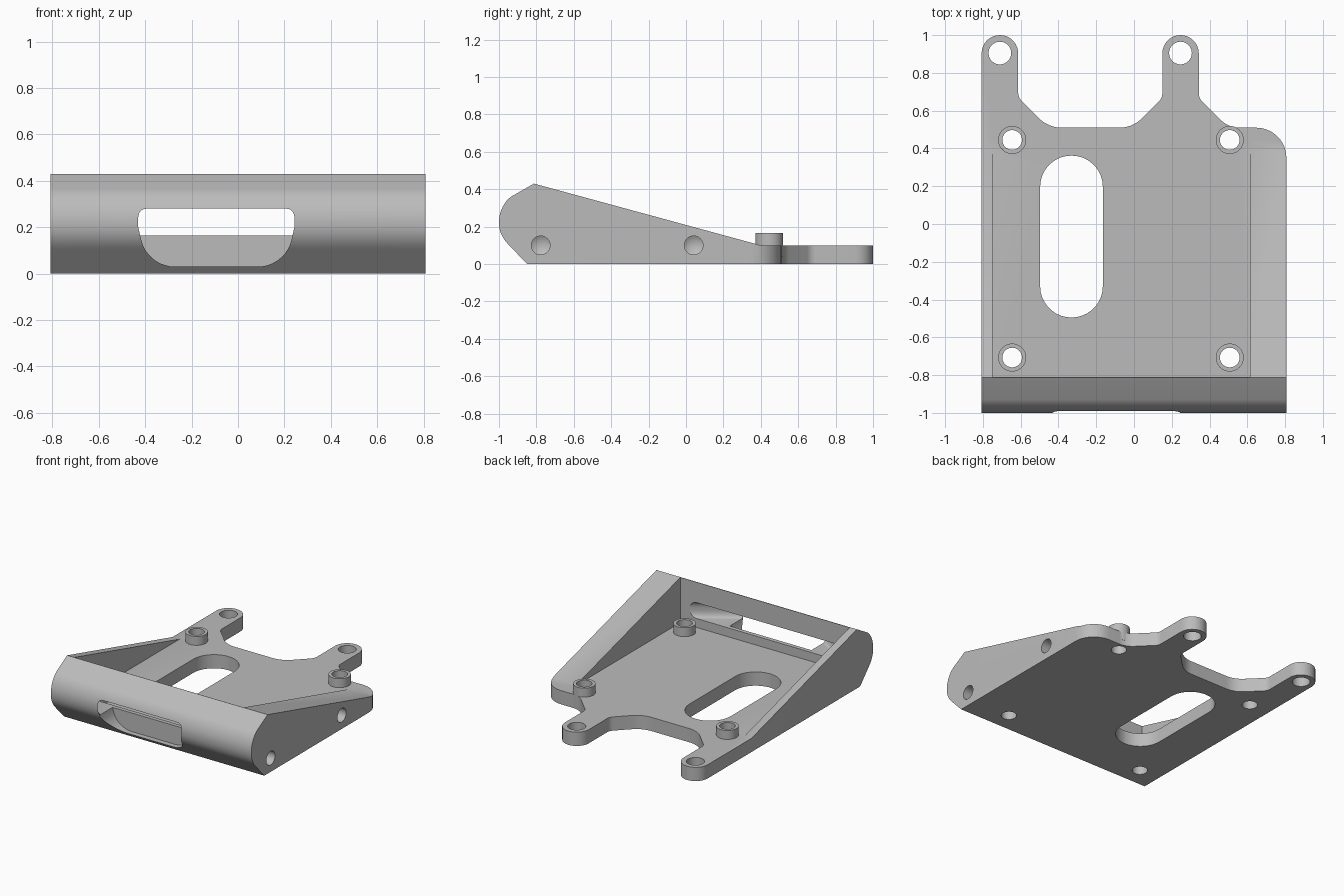
import bpy, bmesh, math
from mathutils import Vector
from mathutils.geometry import interpolate_bezier

cube = bpy.data.objects.get("Cube")
if cube:
    bpy.data.objects.remove(cube, do_unlink=True)

grey = bpy.data.materials.new("plain grey")
grey.use_nodes = True
COLOR = (0.5, 0.5, 0.5, 1)
grey.diffuse_color = COLOR
grey.node_tree.nodes["Principled BSDF"].inputs["Base Color"].default_value = COLOR


def rounded(corners, steps=10):
    """Turn (u, v, radius) corners into a filleted outline."""
    out = []
    for i, (u, v, r) in enumerate(corners):
        p = Vector((u, v))
        if r == 0:
            out.append(p)
            continue
        a = (Vector(corners[i - 1][:2]) - p).normalized()
        b = (Vector(corners[(i + 1) % len(corners)][:2]) - p).normalized()
        turn = math.pi - a.angle(b)
        t = r * math.tan(turn / 2)
        k = 1 - 4 / 3 * math.tan(turn / 4) / math.tan(turn / 2)
        out += interpolate_bezier(p + a * t, p + a * t * k, p + b * t * k, p + b * t, steps)
    clean = []
    for p in out:
        q = Vector((p[0], p[1]))
        if not clean or (q - clean[-1]).length > 1e-4:
            clean.append(q)
    return clean


def make(name, bm):
    bmesh.ops.recalc_face_normals(bm, faces=bm.faces)
    mesh = bpy.data.meshes.new(name)
    bm.to_mesh(mesh)
    bm.free()
    mesh.materials.append(grey)
    obj = bpy.data.objects.new(name, mesh)
    bpy.context.collection.objects.link(obj)
    return obj


def loft(name, first, second):
    """Closed solid between two matching rings of 3D points."""
    bm = bmesh.new()
    a = [bm.verts.new(p) for p in first]
    b = [bm.verts.new(p) for p in second]
    bm.faces.new(a)
    bm.faces.new(b)
    for i in range(len(a)):
        bm.faces.new((a[i - 1], a[i], b[i], b[i - 1]))
    return make(name, bm)


def prism(name, pts, axis, lo, hi):
    place = {"x": lambda p, d: (d, p[0], p[1]),
             "y": lambda p, d: (p[0], d, p[1]),
             "z": lambda p, d: (p[0], p[1], d)}[axis]
    return loft(name, [place(p, lo) for p in pts], [place(p, hi) for p in pts])


def rect(x0, x1, y0, y1, r=0):
    return rounded([(x0, y0, r), (x1, y0, r), (x1, y1, r), (x0, y1, r)])


def circle(cx, cy, r, n=40):
    return [(cx + r * math.cos(math.tau * i / n), cy + r * math.sin(math.tau * i / n))
            for i in range(n)]


def combine(target, tool, operation):
    """Apply a boolean and discard the tool."""
    tool.hide_render = True
    mod = target.modifiers.new("bool", "BOOLEAN")
    mod.operation, mod.solver, mod.object = operation, "EXACT", tool
    bpy.context.view_layer.objects.active = target
    bpy.ops.object.modifier_apply(modifier=mod.name)
    bpy.data.objects.remove(tool, do_unlink=True)


# Side silhouette: bulging nose, sloping walls, flat rear plate
nose = interpolate_bezier(Vector((-0.93, 0.363)), Vector((-0.975, 0.335)),
                          Vector((-1, 0.275)), Vector((-1, 0.224)), 14)
nose += interpolate_bezier(Vector((-1, 0.224)), Vector((-1, 0.17)),
                           Vector((-0.98, 0.135)), Vector((-0.945, 0.1)), 14)[1:]
side = [(-0.85, 0), (1.1, 0), (1.1, 0.1), (0.4, 0.1), (-0.813, 0.43)]
side += [(p[0], p[1]) for p in nose]
bracket = prism("bracket", side, "x", -0.9, 0.9)

# Plan outline with two rear lugs and one rounded corner
plan = rounded([(-0.807, -1.1, 0), (0.807, -1.1, 0), (0.807, 0.51, 0.16),
                (0.50, 0.51, 0.14), (0.343, 0.667, 0.06),
                (0.343, 1, 0.0965), (0.15, 1, 0.0965), (0.15, 0.667, 0.06),
                (-0.007, 0.51, 0.17), (-0.453, 0.51, 0.17), (-0.613, 0.67, 0.06),
                (-0.613, 1, 0.0968), (-0.807, 1, 0.0968)])
combine(bracket, prism("plan_cutter", plan, "z", -0.2, 0.7), "INTERSECT")

# Tray between the side walls
combine(bracket, prism("tray_cutter", rect(-0.75, 0.613, -0.81, 0.45), "z", 0.1, 0.8),
        "DIFFERENCE")

# Front window: shaped pocket outside, flared opening inside
window = rounded([(-0.43, 0.28, 0.05), (-0.43, 0.2, 0.08), (-0.39, 0.03, 0.15),
                  (0.205, 0.03, 0.15), (0.243, 0.2, 0.08), (0.243, 0.28, 0.05)])
combine(bracket, prism("window_cutter", window, "y", -1.2, -0.84), "DIFFERENCE")
outer = [(p[0], -1, p[1]) for p in rect(-0.43, 0.243, 0.165, 0.28, 0.05)]
inner = [(p[0], -0.79, p[1]) for p in rect(-0.75, 0.565, 0.165, 0.28, 0.05)]
combine(bracket, loft("flare_cutter", outer, inner), "DIFFERENCE")

# Long slot in the floor
combine(bracket, prism("slot_cutter", rect(-0.497, -0.165, -0.495, 0.362, 0.1655),
                       "z", -0.1, 0.3), "DIFFERENCE")

# Standoffs with through holes
for x in (-0.645, 0.507):
    for y in (-0.707, 0.445):
        combine(bracket, prism("standoff", circle(x, y, 0.074), "z", 0.04, 0.165), "UNION")
        combine(bracket, prism("hole_cutter", circle(x, y, 0.052), "z", -0.1, 0.3),
                "DIFFERENCE")

# Lug holes
for x in (-0.71, 0.246):
    combine(bracket, prism("hole_cutter", circle(x, 0.905, 0.06), "z", -0.1, 0.3),
            "DIFFERENCE")

# Blind drilled holes with conical ends in the thick side wall
for y in (-0.777, 0.041):
    rim = circle(y, 0.1, 0.05)
    bm = bmesh.new()
    a = [bm.verts.new((0.9, *p)) for p in rim]
    b = [bm.verts.new((0.69, *p)) for p in rim]
    tip = bm.verts.new((0.66, y, 0.1))
    bm.faces.new(a)
    for i in range(len(a)):
        bm.faces.new((a[i - 1], a[i], b[i], b[i - 1]))
        bm.faces.new((b[i - 1], b[i], tip))
    combine(bracket, make("drill_cutter", bm), "DIFFERENCE")

# Smooth the curved walls, keep edges sharp
bpy.ops.object.select_all(action="DESELECT")
bracket.select_set(True)
bpy.context.view_layer.objects.active = bracket
bpy.ops.object.shade_smooth_by_angle(angle=math.radians(25))
